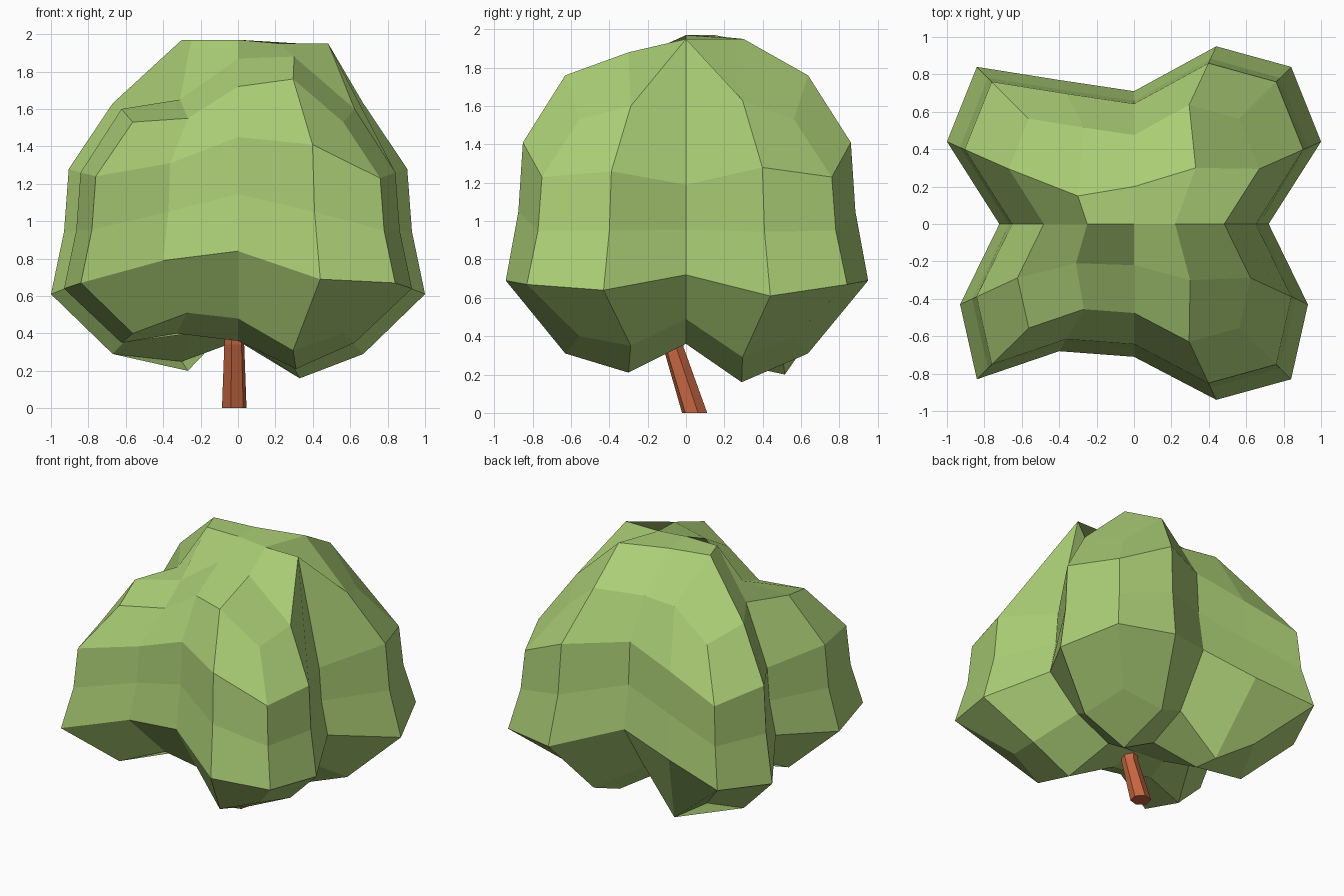
import bpy
import bmesh
from math import cos, sin, pi
from mathutils import Vector

cube = bpy.data.objects.get("Cube")
if cube:
    bpy.data.objects.remove(cube, do_unlink=True)


def make_material(name, color):
    material = bpy.data.materials.new(name)
    material.use_nodes = True
    material.diffuse_color = color
    shader = material.node_tree.nodes["Principled BSDF"]
    shader.inputs["Base Color"].default_value = color
    shader.inputs["Roughness"].default_value = 0.9
    return material


def finish_object(bm, name, material):
    """Turn the mesh being edited into a flat shaded scene object."""
    bmesh.ops.recalc_face_normals(bm, faces=bm.faces)
    mesh = bpy.data.meshes.new(name)
    bm.to_mesh(mesh)
    bm.free()
    mesh.materials.append(material)
    obj = bpy.data.objects.new(name, mesh)
    bpy.context.scene.collection.objects.link(obj)
    return obj


def bridge_rings(bm, lower, upper):
    """Join two closed rings of vertices with a band of quads."""
    count = len(lower)
    for k in range(count):
        following = (k + 1) % count
        bm.faces.new((lower[k], lower[following], upper[following], upper[k]))


def fill_grid_cap(bm, ring, inner_points):
    """Close a sixteen sided ring with a four by four patch of quads."""
    border = ([(i, 0) for i in range(4)] + [(4, j) for j in range(4)]
              + [(i, 4) for i in range(4, 0, -1)]
              + [(0, j) for j in range(4, 0, -1)])
    grid = dict(zip(border, ring))
    inner_cells = [(i, j) for j in (1, 2, 3) for i in (1, 2, 3)]
    for cell, point in zip(inner_cells, inner_points):
        grid[cell] = bm.verts.new(point)
    for i in range(4):
        for j in range(4):
            corners = ((i, j), (i + 1, j), (i + 1, j + 1), (i, j + 1))
            bm.faces.new([grid[corner] for corner in corners])


leaf_green = make_material("leaf green", (0.41, 0.62, 0.18, 1.0))
bark_orange = make_material("bark orange", (0.58, 0.14, 0.055, 1.0))

# Crown columns, counterclockwise from the front corner at -x:
# widest x, y, then heights of the underside, widest, shoulder and top rings
columns = [
    (-.84, -.83, .40, .67, 1.24, 1.53),
    (-.40, -.68, .51, .79, 1.31, 1.55),
    (0, -.71, .48, .84, 1.45, 1.72),
    (.44, -.94, .31, .69, 1.41, 1.76),
    (.84, -.83, .40, .67, 1.23, 1.53),
    (.93, -.43, .35, .64, 1.26, 1.60),
    (.72, 0, .49, .72, 1.19, 1.95),
    (1, .44, .29, .61, 1.28, 1.63),
    (.84, .84, .40, .67, 1.23, 1.53),
    (.44, .95, .31, .69, 1.41, 1.76),
    (0, .71, .48, .84, 1.45, 1.72),
    (-.40, .77, .20, .75, 1.35, 1.73),
    (-.84, .84, .40, .67, 1.23, 1.55),
    (-1, .44, .29, .61, 1.28, 1.63),
    (-.72, 0, .49, .72, 1.19, 1.62),
    (-.93, -.43, .35, .64, 1.26, 1.60),
]
ring_widths = (.67, 1, .93, .905, .67)

# Crown cap points, front row to back row
top_points = [
    (-.31, -.21, 1.65), (0, -.22, 1.87), (.30, -.30, 1.88),
    (-.25, 0, 1.97), (0, 0, 1.97), (.22, 0, 1.95),
    (-.30, .15, 1.97), (0, .20, 1.96), (.33, .30, 1.95),
]
underside_points = [
    (-.33, -.22, .40), (0, -.22, .36), (.31, -.30, .21),
    (-.25, 0, .40), (0, 0, .38), (.22, 0, .36),
    (-.30, .28, .25), (0, .20, .36), (.33, .29, .16),
]

# Crown: stacked lobed rings closed by the two caps
bm = bmesh.new()
rings = []
for level, width in enumerate(ring_widths):
    ring = []
    for x, y, underside, widest, shoulder, top in columns:
        middle = (widest + shoulder) / 2
        height = (underside, widest, middle, shoulder, top)[level]
        ring.append(bm.verts.new((x * width, y * width, height)))
    rings.append(ring)
for lower, upper in zip(rings, rings[1:]):
    bridge_rings(bm, lower, upper)
fill_grid_cap(bm, rings[0], underside_points)
fill_grid_cap(bm, rings[-1], top_points)
finish_object(bm, "leaf_crown", leaf_green)

# Trunk: leaning six sided post that bends upright inside the crown
bm = bmesh.new()
trunk_path = [Vector((-.02, .045, 0)), Vector((-.02, -.065, .34)),
              Vector((-.02, -.08, .6))]
trunk_radii = (.068, .055, .05)
sides = 6
trunk_rings = []
for center, radius in zip(trunk_path, trunk_radii):
    ring = []
    for k in range(sides):
        angle = 2 * pi * (k + .25) / sides
        offset = Vector((cos(angle), sin(angle), 0)) * radius
        ring.append(bm.verts.new(center + offset))
    trunk_rings.append(ring)
for lower, upper in zip(trunk_rings, trunk_rings[1:]):
    bridge_rings(bm, lower, upper)
bm.faces.new(trunk_rings[0])
bm.faces.new(trunk_rings[-1])
finish_object(bm, "trunk", bark_orange)
